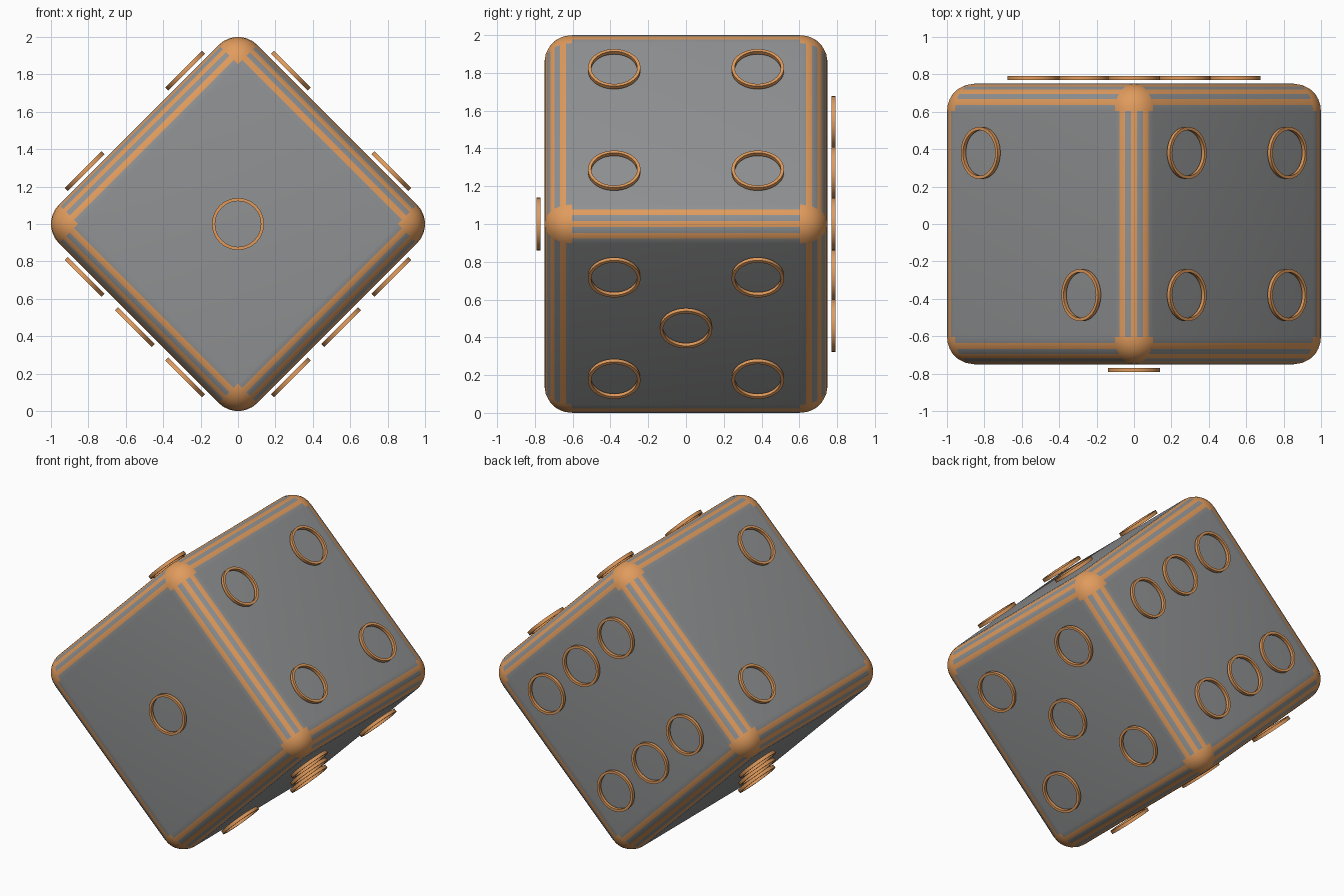
import bpy, bmesh, math
from mathutils import Vector, Matrix

if "Cube" in bpy.data.objects:
    bpy.data.objects.remove(bpy.data.objects["Cube"])

HALF, R, SEG = 0.75, 0.146, 7
CORE = HALF - R
S = math.sqrt(0.5)


def material(name, rgb):
    m = bpy.data.materials.new(name)
    m.diffuse_color = (*rgb, 1)
    m.use_nodes = True
    m.node_tree.nodes["Principled BSDF"].inputs["Base Color"].default_value = m.diffuse_color
    return m


grey = material("steel_grey", (0.28, 0.285, 0.29))
copper = material("copper_orange", (0.75, 0.33, 0.11))


def add_object(name, bm, mats):
    bmesh.ops.recalc_face_normals(bm, faces=bm.faces)
    me = bpy.data.meshes.new(name)
    bm.to_mesh(me)
    bm.free()
    for m in mats:
        me.materials.append(m)
    ob = bpy.data.objects.new(name, me)
    bpy.context.collection.objects.link(ob)
    bpy.ops.object.select_all(action='DESELECT')
    ob.select_set(True)
    bpy.context.view_layer.objects.active = ob
    bpy.ops.object.shade_smooth_by_angle(angle=math.radians(35))
    return ob


# Rounded cube standing on an edge, with striped edges and copper corners
bm = bmesh.new()
bmesh.ops.create_cube(bm, size=2 * HALF)
bmesh.ops.bevel(bm, geom=bm.edges[:], offset=R, offset_type='OFFSET',
                segments=SEG, profile=0.5, affect='EDGES')
for f in bm.faces:
    over = [abs(c) - CORE for c in f.calc_center_median()]
    outside = [o for o in over if o > 0.003]
    if len(outside) == 3:
        f.material_index = 1
    elif len(outside) == 2:
        strip = int(math.atan2(outside[1], outside[0]) / (math.pi / 2) * SEG)
        f.material_index = strip % 2
bm.transform(Matrix.Translation((0, 0, 1)) @ Matrix.Rotation(math.radians(45), 4, 'Y'))
add_object("cube_body", bm, [grey, copper])


# Thin rings hovering just off each face
def pip_rings(name, normal, a, b, spots):
    normal, a, b = Vector(normal), Vector(a), Vector(b)
    profile = [(0.139, 0.769), (0.139, 0.791), (0.122, 0.791), (0.122, 0.769)]
    n = 40
    bm = bmesh.new()
    for u, v in spots:
        base = Vector((0, 0, 1)) + a * u + b * v
        rings = []
        for i in range(n):
            t = 2 * math.pi * i / n
            out = a * math.cos(t) + b * math.sin(t)
            rings.append([bm.verts.new(base + out * r + normal * h) for r, h in profile])
        for i in range(n):
            p, q = rings[i], rings[(i + 1) % n]
            for k in range(4):
                j = (k + 1) % 4
                bm.faces.new((p[k], q[k], q[j], p[j]))
    add_object(name, bm, [copper])


D = 0.38
Y = (0, 1, 0)
up_right, up_left = (S, 0, S), (-S, 0, S)
corners = [(u, v) for u in (-D, D) for v in (-D, D)]
pip_rings("one_ring", (0, -1, 0), up_right, up_left, [(0, 0)])
pip_rings("two_rings", up_left, up_right, Y, [(-D, D), (D, -D)])
pip_rings("three_rings", (-S, 0, -S), up_left, Y, [(-D, -D), (0, 0), (D, D)])
pip_rings("four_rings", up_right, up_left, Y, corners)
pip_rings("five_rings", (S, 0, -S), up_right, Y, corners + [(0, 0)])
pip_rings("six_rings", (0, 1, 0), up_left, up_right,
          [(u, v) for u in (-D, 0, D) for v in (-D, D)])
